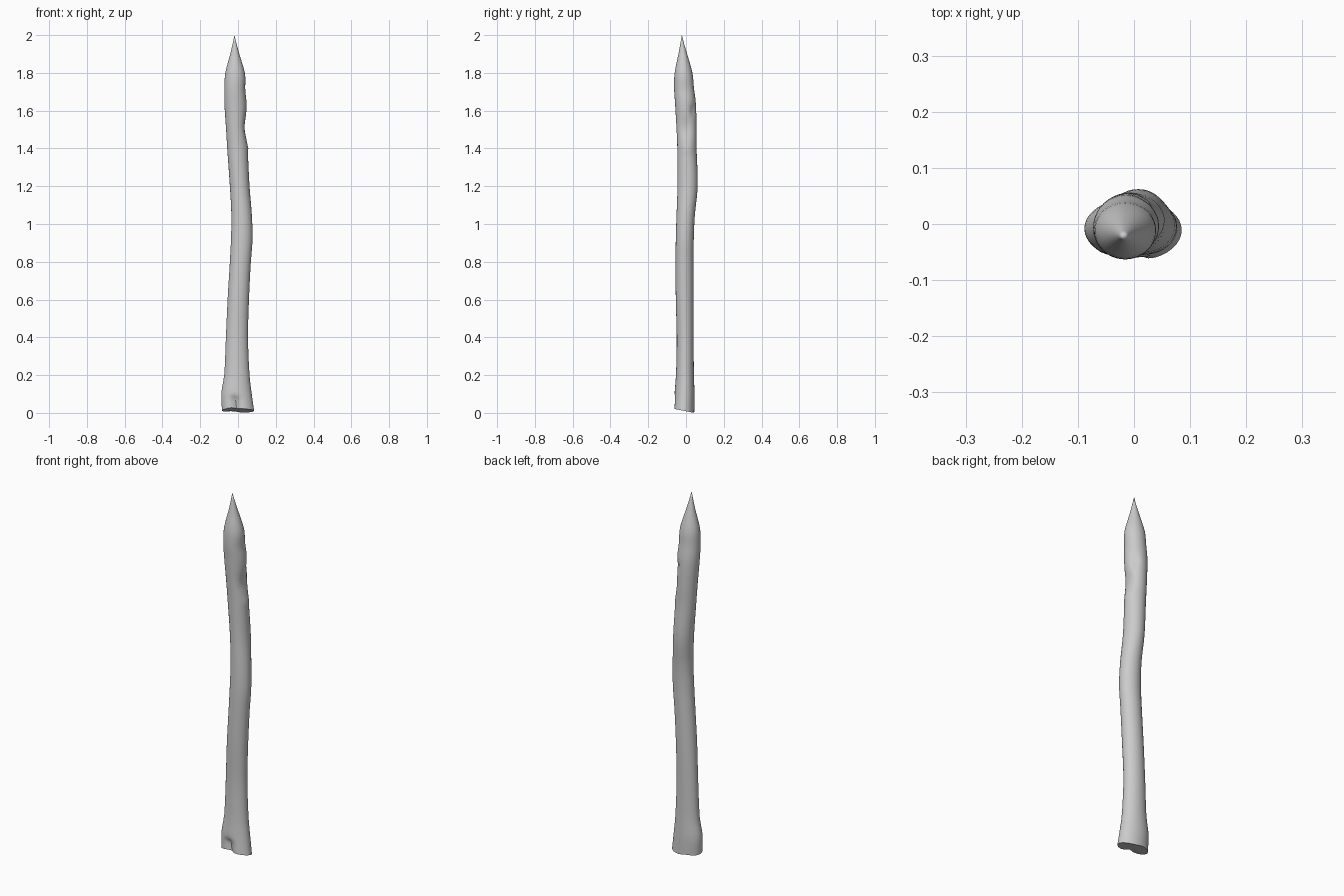
import bpy, bmesh, math

if "Cube" in bpy.data.objects:
    bpy.data.objects.remove(bpy.data.objects["Cube"])

# Silhouette stations: z, left x, right x, front y, back y
ST = [
    (0.00, -.085, .085, -.066, .044),
    (0.10, -.088, .072, -.060, .045),
    (0.20, -.073, .061, -.053, .042),
    (0.40, -.064, .053, -.049, .040),
    (0.60, -.055, .058, -.054, .040),
    (0.80, -.043, .068, -.055, .040),
    (0.92, -.037, .077, -.054, .041),
    (1.05, -.035, .073, -.050, .047),
    (1.20, -.043, .061, -.045, .062),
    (1.40, -.057, .051, -.046, .056),
    (1.50, -.063, .045, -.050, .056),
    (1.64, -.072, .045, -.058, .052),
    (1.72, -.072, .041, -.063, .042),
    (1.80, -.067, .036, -.060, .034),
    (1.90, -.041, .007, -.040, .006),
    (1.96, -.027, -.009, -.029, -.012),
]
TIP = (-.019, -.022, 2.0)
N = 40


def station(z):
    """Smooth (Hermite) interpolation of the silhouette at height z."""
    i = max(k for k in range(len(ST) - 1) if ST[k][0] <= z + 1e-9)
    a, b = ST[i], ST[i + 1]
    p, q = ST[max(i - 1, 0)], ST[min(i + 2, len(ST) - 1)]
    h = b[0] - a[0]
    t = (z - a[0]) / h
    out = []
    for c in range(1, 5):
        m0 = (b[c] - p[c]) / (b[0] - p[0]) * h
        m1 = (q[c] - a[c]) / (q[0] - a[0]) * h
        out.append((2*t**3 - 3*t*t + 1) * a[c] + (t**3 - 2*t*t + t) * m0
                   + (3*t*t - 2*t**3) * b[c] + (t**3 - t*t) * m1)
    return out


def bump(d, w):
    return math.exp(-(d / w) ** 2)


# Carved dents: angle (deg), z, depth, angular width (deg), height
DENTS = [(-5, 1.51, .20, 40, .055), (-10, 1.71, .06, 40, .04),
         (45, 1.60, .16, 22, .03), (5, 1.40, -.07, 30, .02)]


def ring(z):
    x0, x1, y0, y1 = station(z)
    cx, cy, rx, ry = (x0 + x1) / 2, (y0 + y1) / 2, (x1 - x0) / 2, (y1 - y0) / 2
    pts = []
    for k in range(N):
        a = 2 * math.pi * k / N
        deg = math.degrees(a)
        s = 1.0
        for da, dz, dep, wa, wz in DENTS:
            d = (deg - da + 180) % 360 - 180
            s -= dep * bump(d, wa) * bump(z - dz, wz)
        # Cleft between the two lobes at the foot
        d = (deg - 262 + 180) % 360 - 180
        s -= .42 * bump(d, 17) / (1 + math.exp((z - .065) / .008))
        # Slanted foot: front edge sits higher than the back
        x, y = cx + rx * s * math.cos(a), cy + ry * s * math.sin(a)
        slant = (.044 - y) * .2 + .008 * bump(x + .03, .04)
        pts.append((x, y, z + slant * max(0, 1 - z / .2)))
    return pts


bm = bmesh.new()
levels = [0, .015, .03, .045, .055, .065, .075, .085, .1, .13, .16, .2]
levels += [.2 + .05 * i for i in range(1, 23)]
levels += [1.30 + .02 * i for i in range(1, 26)] + [1.83, 1.86, 1.9, 1.93, 1.96]
rings = [[bm.verts.new(p) for p in ring(z)] for z in levels]
for lo, hi in zip(rings, rings[1:]):
    for k in range(N):
        j = (k + 1) % N
        bm.faces.new((lo[k], lo[j], hi[j], hi[k]))

# Pointed tip and hollowed foot cap
tip = bm.verts.new(TIP)
foot = bm.verts.new((0, .005, .014))
for k in range(N):
    j = (k + 1) % N
    bm.faces.new((rings[-1][k], rings[-1][j], tip))
    bm.faces.new((rings[0][j], rings[0][k], foot))
bmesh.ops.recalc_face_normals(bm, faces=bm.faces[:])

mesh = bpy.data.meshes.new("pointed_stake")
bm.to_mesh(mesh)
bm.free()
stake = bpy.data.objects.new("pointed_stake", mesh)
bpy.context.collection.objects.link(stake)
bpy.context.view_layer.objects.active = stake
stake.select_set(True)
bpy.ops.object.shade_smooth_by_angle(angle=math.radians(40))
